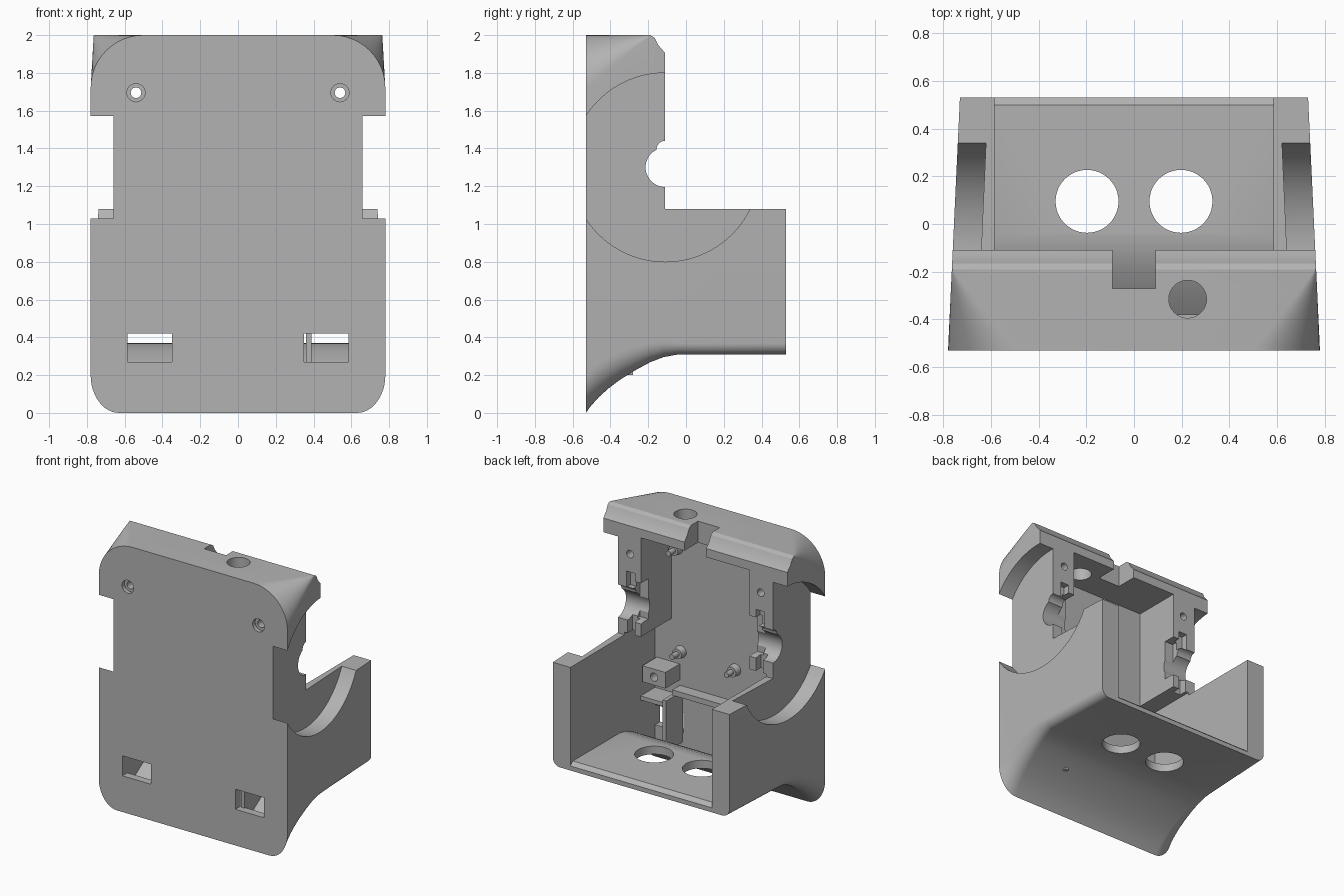
import bpy, bmesh, math
from mathutils import Matrix, Vector

if "Cube" in bpy.data.objects:
    bpy.data.objects.remove(bpy.data.objects["Cube"], do_unlink=True)

grey = bpy.data.materials.new("plain grey")
grey.use_nodes = True
grey.diffuse_color = (0.45, 0.45, 0.45, 1)
grey.node_tree.nodes["Principled BSDF"].inputs["Base Color"].default_value = (0.45, 0.45, 0.45, 1)


def finish(bm, name):
    bmesh.ops.recalc_face_normals(bm, faces=bm.faces[:])
    mesh = bpy.data.meshes.new(name)
    bm.to_mesh(mesh)
    bm.free()
    mesh.materials.append(grey)
    ob = bpy.data.objects.new(name, mesh)
    bpy.context.collection.objects.link(ob)
    return ob


def box(name, x, y, z):
    """Box from three (low, high) ranges."""
    bm = bmesh.new()
    bmesh.ops.create_cube(bm, size=1)
    for v in bm.verts:
        v.co = Vector([(r[0] + r[1]) / 2 + c * (r[1] - r[0]) for c, r in zip(v.co, (x, y, z))])
    return finish(bm, name)


def rod(name, start, end, r, r2=None, sides=32):
    """Cylinder or cone between two points."""
    a, b = Vector(start), Vector(end)
    turn = (b - a).to_track_quat('Z', 'Y').to_matrix().to_4x4()
    bm = bmesh.new()
    bmesh.ops.create_cone(bm, cap_ends=True, segments=sides, radius1=r,
                          radius2=r if r2 is None else r2, depth=(b - a).length,
                          matrix=Matrix.Translation((a + b) / 2) @ turn)
    return finish(bm, name)


def slab(name, profile, half):
    """Side profile (y, z) extruded across x."""
    bm = bmesh.new()
    face = bm.faces.new([bm.verts.new((-half, y, z)) for y, z in profile])
    ext = bmesh.ops.extrude_face_region(bm, geom=[face])
    for v in ext["geom"]:
        if isinstance(v, bmesh.types.BMVert):
            v.co.x = half
    return finish(bm, name)


def cut(target, cutter):
    mod = target.modifiers.new("cut", 'BOOLEAN')
    mod.operation = 'DIFFERENCE'
    mod.solver = 'EXACT'
    mod.object = cutter
    bpy.context.view_layer.objects.active = target
    bpy.ops.object.modifier_apply(modifier=mod.name)
    bpy.data.objects.remove(cutter, do_unlink=True)


# Outer body: rounded sections lofted from front to back
under = [(-.53, 0), (-.505, .035), (-.46, .085), (-.41, .13), (-.35, .175), (-.27, .225),
         (-.19, .268), (-.12, .295), (-.05, .308), (.53, .31)]


def section(y, low):
    half = .78 - .047 * (y + .53)
    top = max(.28 * (1 - (y + .53) / .34), .004)
    k = min((y + .53) / .48, 1)
    bx, bz = .15 - .09 * k, .2 - .14 * k
    pts = []
    for sx, sz, rx, rz, start in ((1, 1, top, top, 0), (-1, 1, top, top, 90),
                                  (-1, -1, bx, bz, 180), (1, -1, bx, bz, 270)):
        cx = sx * (half - rx)
        cz = 2 - rz if sz > 0 else low + rz
        for i in range(13):
            a = math.radians(start + 90 * i / 12)
            pts.append((cx + rx * math.cos(a), y, cz + rz * math.sin(a)))
    return pts


bm = bmesh.new()
rings = [[bm.verts.new(p) for p in section(y, z)] for y, z in under]
for a, b in zip(rings, rings[1:]):
    for i in range(len(a)):
        j = (i + 1) % len(a)
        bm.faces.new((a[i], a[j], b[j], b[i]))
bm.faces.new(rings[0])
bm.faces.new(rings[-1])
body = finish(bm, "body_shell")

# Step behind the upper part, with the sloped rear lip
cut(body, slab("step_cutter", [(-.11, 1.08), (.7, 1.08), (.7, 2.2), (-.19, 2.2), (-.19, 2),
                               (-.165, 1.985), (-.145, 1.945), (-.11, 1.905)], 1))

# Lower tray and upper chamber, both open at the back
floor = [(-.47, .15)] + [(y, z + .06) for y, z in under if y > -.43 and y < 0]
cut(body, slab("tray_cutter", floor + [(.5, .37), (.54, .335), (.7, .335), (.7, 1.1), (-.47, 1.1)], .585))
cut(body, box("chamber_cutter", (-.45, .45), (-.47, .2), (1, 1.84)))

# Wheel recesses, following the taper of the sides
for s in (-1, 1):
    well = rod("wheel_cutter", (s * .6, -.11, 1.3), (s, -.11, 1.3), .5, sides=96)
    for v in well.data.vertices:
        if abs(v.co.x) < .8:
            v.co.x = s * (.66 - .045 * (v.co.y + .53))
    cut(body, well)

# Shaft seats in the side mounts
cut(body, rod("shaft_cutter", (-1, -.11, 1.3), (1, -.11, 1.3), .104, sides=48))
cut(body, rod("shaft_relief_cutter", (-1, -.11, 1.395), (1, -.11, 1.395), .046, sides=24))

for s in (-1, 1):
    def span(a, b):
        return tuple(sorted((s * a, s * b)))
    # Stepped motor mounts
    cut(body, box("mount_cutter", span(.4, .52), (-.2, 0), (1.2, 1.5)))
    cut(body, box("slot_cutter", span(.5, .56), (-.17, 0), (1.05, 1.22)))
    cut(body, box("notch_cutter", span(.5, .57), (-.16, 0), (1.44, 1.56)))
    # Screw holes with countersinks
    cut(body, rod("screw_cutter", (s * .54, -.6, 1.695), (s * .54, 0, 1.695), .028))
    cut(body, rod("sink_cutter", (s * .54, -.54, 1.695), (s * .54, -.5, 1.695), .048))
    # Strap slots and round floor openings
    cut(body, box("strap_cutter", span(.35, .585), (-.6, -.42), (.27, .42)))
    cut(body, rod("floor_cutter", (s * .197, .095, .1), (s * .197, .095, .6), .132, sides=48))

# Opening and rear notch in the roof
cut(body, rod("roof_cutter", (.225, -.315, 1.7), (.225, -.315, 2.1), .079, sides=48))
cut(body, box("notch_cutter", (-.09, .09), (-.27, 0), (1.7, 2.1)))

parts = [body]

# Stand-offs with pins on the inside of the front wall
for x, z in ((.4, 1.64), (.37, .875), (-.08, .86)):
    parts.append(rod("standoff", (x, -.48, z), (x, -.42, z), .045, .038))
    parts.append(rod("standoff_pin", (x, -.43, z), (x, -.36, z), .02, sides=20))

# Sensor block with a screw hole
block = box("sensor_block", (.38, .57), (-.48, -.3), (.66, .78))
cut(block, rod("block_cutter", (.475, -.4, .72), (.475, -.2, .72), .03))
parts.append(block)

# Shelf and ribs above the floor
parts.append(box("shelf", (-.06, .38), (-.48, -.38), (.58, .62)))
parts.append(box("small_ledge", (.4, .585), (-.48, -.3), (.52, .55)))
parts.append(box("upright_rib", (.36, .39), (-.48, -.28), (.2, .58)))

bpy.ops.object.select_all(action='DESELECT')
for ob in parts:
    ob.select_set(True)
bpy.context.view_layer.objects.active = body
bpy.ops.object.shade_smooth_by_angle(angle=math.radians(30))
